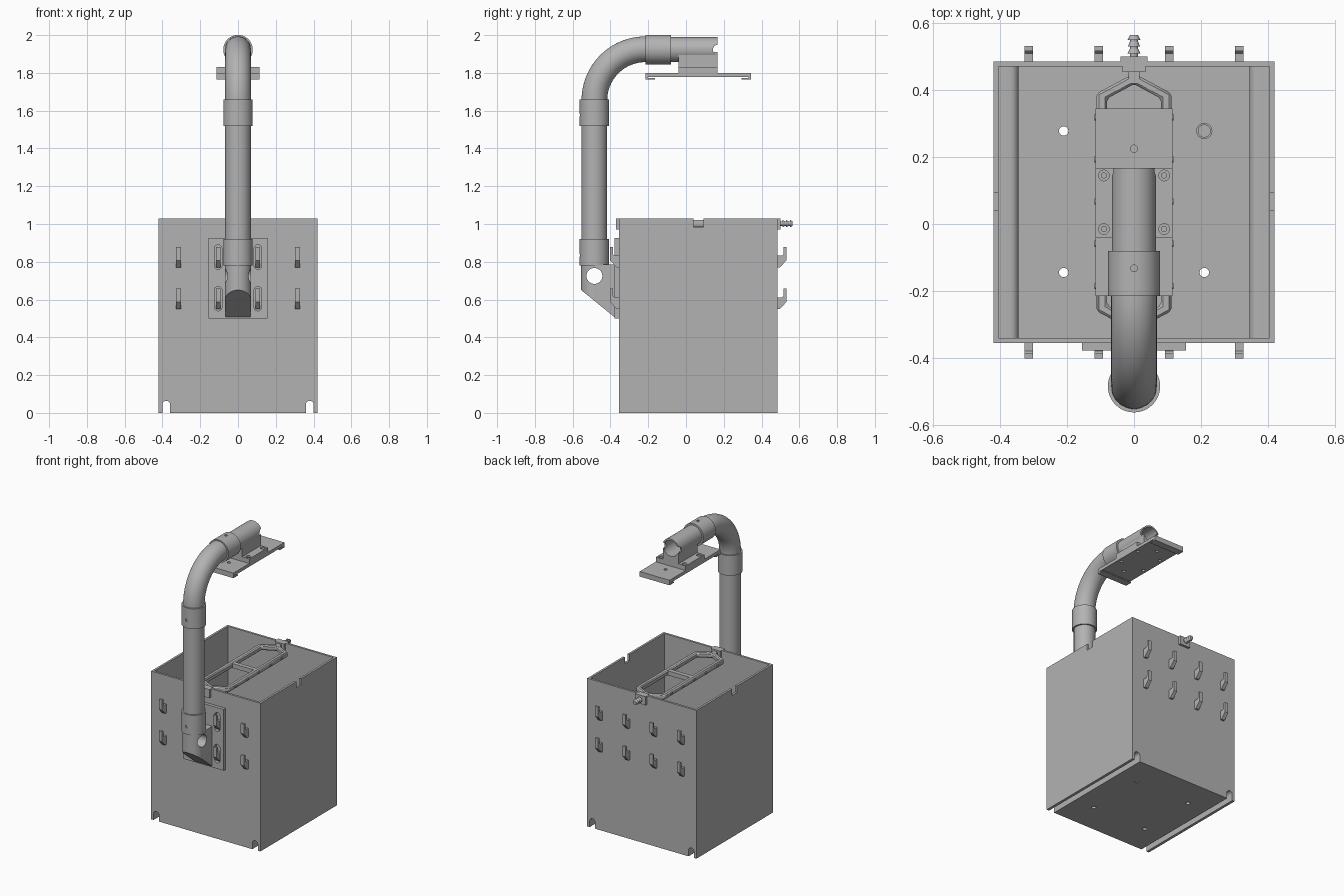
import bpy, bmesh
from math import pi, sin, cos
from mathutils import Vector, Matrix

cube = bpy.data.objects.get("Cube")
if cube:
    bpy.data.objects.remove(cube, do_unlink=True)

grey = bpy.data.materials.new("plain grey plastic")
grey.use_nodes = True
COLOUR = (0.45, 0.45, 0.45, 1)
grey.diffuse_color = COLOUR
grey.node_tree.nodes["Principled BSDF"].inputs["Base Color"].default_value = COLOUR


def finish(name, bm):
    bmesh.ops.recalc_face_normals(bm, faces=bm.faces)
    me = bpy.data.meshes.new(name)
    bm.to_mesh(me)
    bm.free()
    me.materials.append(grey)
    ob = bpy.data.objects.new(name, me)
    bpy.context.collection.objects.link(ob)
    return ob


def prism(name, pts, axis, a, b):
    """Extrude a 2D outline along an axis from a to b."""
    def place(p, t):
        return {"x": (t, p[0], p[1]), "y": (p[0], t, p[1]), "z": (p[0], p[1], t)}[axis]
    bm = bmesh.new()
    face = bm.faces.new([bm.verts.new(place(p, a)) for p in pts])
    ext = bmesh.ops.extrude_face_region(bm, geom=[face])
    move = Vector(place((0, 0), b - a))
    bmesh.ops.translate(bm, vec=move, verts=[v for v in ext["geom"] if isinstance(v, bmesh.types.BMVert)])
    return finish(name, bm)


def box(name, x, y, z):
    return prism(name, [(x[0], y[0]), (x[1], y[0]), (x[1], y[1]), (x[0], y[1])], "z", *z)


def circle(u, v, r, n=40, start=0, sweep=2 * pi):
    closed = sweep > 6
    return [(u + r * cos(start + sweep * i / (n if closed else n - 1)),
             v + r * sin(start + sweep * i / (n if closed else n - 1))) for i in range(n)]


def rod(name, axis, u, v, r, a, b, n=40):
    return prism(name, circle(u, v, r, n), axis, a, b)


def boolean(ob, others, op="DIFFERENCE"):
    for o in others:
        o.hide_render = True
        mod = ob.modifiers.new("cut", "BOOLEAN")
        mod.operation, mod.object, mod.solver = op, o, "EXACT"
        bpy.context.view_layer.objects.active = ob
        bpy.ops.object.modifier_apply(modifier=mod.name)
        bpy.data.objects.remove(o, do_unlink=True)
    return ob


# Bin with open top and an arched tunnel under each side
BACK, FRONT, W, TOP = 0.485, -0.355, 0.42, 1.03
bin_body = box("bin", (-W, W), (FRONT, BACK), (0, TOP))
inner = [(0.345, 0.02)] + circle(0.37, 0.06, 0.025, 8, pi, -pi / 2) + [(0.405, 0.085), (0.405, 1.1)]
inner += [(-x, z) for x, z in reversed(inner)]
cuts = [prism("cavity", inner, "y", FRONT + 0.015, BACK - 0.015)]
for s in (-1, 1):
    arch = [(s * 0.38 + 0.021, -0.1)] + circle(s * 0.38, 0.043, 0.021, 14, 0, pi) + [(s * 0.38 - 0.021, -0.1)]
    cuts.append(prism("tunnel", arch, "y", -1, 1))
    cuts.append(box("side_notch", (s * 0.412 - 0.02, s * 0.412 + 0.02), (0.04, 0.093), (0.985, 1.1)))
    cuts += [rod("floor_hole", "z", s * 0.21, y, 0.014, -0.1, 0.06, 24) for y in (-0.145, 0.278)]
boolean(bin_body, cuts)

# Floor stub that closes one hole
stub = rod("floor_stub", "z", 0.21, 0.278, 0.024, 0.004, 0.05, 32)
boolean(stub, [rod("stub_bore", "z", 0.21, 0.278, 0.018, 0.03, 0.1, 32)])

# Rows of upturned hooks on front and back
HOOK = [(-0.002, 0), (0.012, 0), (0.047, 0.038), (0.047, 0.108), (0.032, 0.108), (0.032, 0.072),
        (0.024, 0.062), (-0.002, 0.062)]
for side, base, sign in (("front", FRONT, -1), ("back", BACK, 1)):
    for z in (0.55, 0.77):
        for x in (-0.315, -0.105, 0.105, 0.315):
            prism(side + "_hook", [(base + sign * d, z + h) for d, h in HOOK], "x", x - 0.0125, x + 0.0125)

# Hanging plate with slots for the hooks
plate = box("hanging_plate", (-0.155, 0.155), (-0.378, -0.356), (0.5, 0.925))
boolean(plate, [prism("slot", circle(x, z + 0.1, 0.02, 10, 0, pi) + circle(x, z + 0.01, 0.02, 10, pi, pi), "y", -0.5, -0.3)
                for x in (-0.105, 0.105) for z in (0.55, 0.77)])

# Pipe bracket: round front, sloped underside and a cross hole
PY, R, RC = -0.485, 0.068, 0.078
outline = [(0.066, -0.37)] + circle(0, PY, 0.07, 30, 0, -pi) + [(-0.066, -0.37)]
bracket = prism("pipe_bracket", outline, "z", 0.4, 0.785)
boolean(bracket, [prism("slope", [(-0.7, 0.768), (-0.7, 0.3), (-0.3, 0.3), (-0.3, 0.443)], "x", -0.3, 0.3),
                  rod("cross_hole", "x", PY, 0.725, 0.042, -0.3, 0.3)])


def collar(name, axis, u, v, a, b):
    ob = rod(name, axis, u, v, RC, a, b, 48)
    m = (a + b) / 2
    if axis == "z":
        dot = rod("screw_hole", "y", 0, m - 0.015, 0.01, v - 0.1, v - 0.071, 16)
    else:
        dot = rod("screw_hole", "z", 0, m + 0.015, 0.01, v + 0.071, v + 0.1, 16)
    return boolean(ob, [dot])


# Upright pipe, collars and bend
collar("lower_collar", "z", 0, PY, 0.78, 0.92)
rod("upright_pipe", "z", 0, PY, R, 0.91, 1.53, 48)
collar("upper_collar", "z", 0, PY, 1.52, 1.66)
bm = bmesh.new()
rings = []
for i in range(25):
    t = pi / 2 * i / 24
    c = Vector((0, -0.215 - 0.27 * cos(t), 1.655 + 0.27 * sin(t)))
    out = Vector((0, -cos(t), sin(t)))
    rings.append([bm.verts.new(c + Vector((u, 0, 0)) + out * v) for u, v in circle(0, 0, R, 48)])
for a, b in zip(rings, rings[1:]):
    for i in range(48):
        j = (i + 1) % 48
        bm.faces.new((a[i], a[j], b[j], b[i]))
bm.faces.new(rings[0])
bm.faces.new(rings[-1])
finish("pipe_bend", bm)
collar("arm_collar", "y", 0, 1.923, -0.215, -0.08)

# Hollow arm pipe with notched end
arm = rod("arm_pipe", "y", 0, 1.923, 0.066, -0.09, 0.168, 48)
boolean(arm, [rod("bore", "y", 0, 1.923, 0.055, -0.07, 0.3, 48),
              rod("end_notch", "x", 0.168, 1.923, 0.026, -0.3, 0.3, 24)])

# Mounting plate under the arm with lipped ends
rail = prism("mounting_plate", [(-0.215, 1.765), (-0.165, 1.765), (-0.165, 1.772), (-0.2, 1.772), (-0.2, 1.778),
                                (0.33, 1.778), (0.33, 1.772), (0.295, 1.772), (0.295, 1.765), (0.345, 1.765),
                                (0.345, 1.8), (-0.215, 1.8)], "x", -0.115, 0.115)
HOLES = [(0, 0.225), (0, -0.1)] + [(x, y) for x in (-0.09, 0.09) for y in (-0.015, 0.145)]
boolean(rail, [rod("plate_hole", "z", x, y, 0.011, 1.7, 1.9, 20) for x, y in HOLES])
saddle_base = box("saddle_base", (-0.115, 0.115), (-0.04, 0.168), (1.799, 1.832))
boolean(saddle_base, [rod("counterbore", "z", x, y, 0.016, 1.82, 1.9, 24) for x, y in HOLES[2:]])
for x, y in HOLES[2:]:
    rod("saddle_screw", "z", x, y, 0.009, 1.81, 1.826, 20)
saddle = box("saddle", (-0.06, 0.06), (-0.04, 0.168), (1.83, 1.91))
boolean(saddle, [rod("saddle_groove", "y", 0, 1.923, 0.06, -0.2, 0.3, 48)])


# Spray loop across the bin mouth
def loop_outline(w, y0, y1, tip):
    half = [(w, y0), (w, y1)]
    return [(0, y0 - tip)] + half + [(0, y1 + tip)] + [(-x, y) for x, y in reversed(half)]


MID = 0.067
loop = prism("spray_loop", loop_outline(0.112, -0.26, 0.39, 0.06), "z", 0.985, 1.02)
boolean(loop, [prism("loop_gap", loop_outline(0.08, -0.243, 0.375, 0.043), "z", 0.9, 1.1)])
bevel = loop.modifiers.new("soft edge", "BEVEL")
bevel.width, bevel.segments = 0.007, 1
box("loop_crossbar", (-0.09, 0.09), (MID - 0.015, MID + 0.015), (0.987, 1.018))
for s in (-1, 1):
    for k in range(-2, 3):
        y = MID + 0.126 * k
        rod("spray_nozzle", "x", y, 1.002, 0.009, *sorted((s * 0.1, s * 0.118)), 12)

# Stems and clamps that hold the loop on the walls
for name, wall, end, s in (("front", FRONT, -0.29, -1), ("back", BACK, 0.42, 1)):
    box(name + "_stem", (-0.016, 0.016), sorted((end, wall + s * 0.01)), (0.985, 1.02))
    box(name + "_clamp_inner", (-0.035, 0.035), sorted((wall - s * 0.03, wall - s * 0.014)), (0.97, 1.03))
    box(name + "_clamp_outer", (-0.04, 0.04), sorted((wall - s * 0.001, wall + s * 0.016)), (0.97, 1.03))

# Barbed hose fitting at the back
rod("hose_fitting", "y", 0, 1.002, 0.012, 0.49, 0.565, 24)
for y in (0.51, 0.53, 0.55):
    bm = bmesh.new()
    bmesh.ops.create_cone(bm, cap_ends=True, segments=24, radius1=0.019, radius2=0.012, depth=0.015,
                          matrix=Matrix.Translation((0, y + 0.0075, 1.002)) @ Matrix.Rotation(-pi / 2, 4, "X"))
    finish("hose_barb", bm)

# Smooth the round parts, keep edges sharp
bpy.ops.object.select_all(action="DESELECT")
for ob in bpy.context.scene.objects:
    if ob.type == "MESH":
        ob.select_set(True)
        bpy.context.view_layer.objects.active = ob
bpy.ops.object.shade_smooth_by_angle(angle=0.6)
